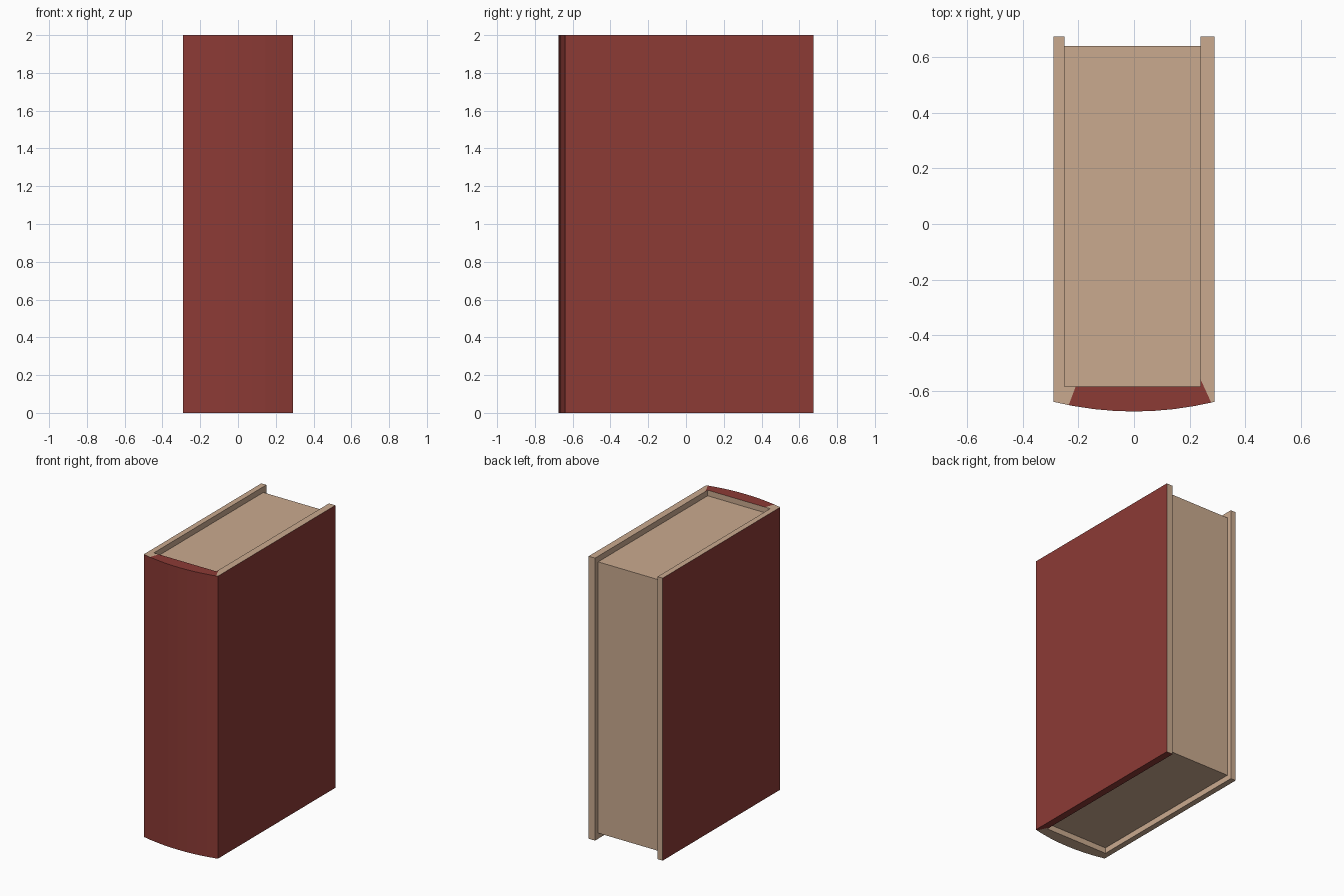
import bpy
import bmesh

cube = bpy.data.objects.get("Cube")
if cube:
    bpy.data.objects.remove(cube, do_unlink=True)


def make_material(name, colour):
    mat = bpy.data.materials.new(name)
    mat.use_nodes = True
    mat.diffuse_color = (*colour, 1)
    mat.node_tree.nodes["Principled BSDF"].inputs["Base Color"].default_value = (*colour, 1)
    return mat


RED = make_material("red leather", (0.262, 0.043, 0.036))
TAN = make_material("tan paper", (0.59, 0.402, 0.275))

HALF_W, HALF_D, HEIGHT = 0.29, 0.675, 2.0
IN_LEFT, IN_RIGHT, IN_FRONT = 0.24, -0.25, -0.585
RECESS = 0.04


def add_object(name, bm, materials):
    mesh = bpy.data.meshes.new(name)
    bm.to_mesh(mesh)
    bm.free()
    for mat in materials:
        mesh.materials.append(mat)
    obj = bpy.data.objects.new(name, mesh)
    bpy.context.collection.objects.link(obj)
    return obj


def spine_point(x):
    # Shallow bulge of the spine
    return (x, -0.64 - 0.035 * (1 - (x / HALF_W) ** 2))


# Cover plan: two boards joined by the spine, counter-clockwise
seam_l, seam_r = spine_point(0.278), spine_point(-0.235)
corner_l, corner_r = (IN_LEFT, -0.56), (-0.21, IN_FRONT)
arc = [spine_point(i * HALF_W / 4) for i in range(-3, 4)]
left_board = [(HALF_W, HALF_D), (IN_LEFT, HALF_D), corner_l, seam_l, spine_point(HALF_W)]
right_board = [(IN_RIGHT, HALF_D), (-HALF_W, HALF_D), spine_point(-HALF_W),
               seam_r, corner_r, (IN_RIGHT, IN_FRONT)]
spine = [corner_l, (IN_LEFT, IN_FRONT), corner_r, seam_r] + arc + [seam_l]
plans = [left_board, spine, right_board]

# Extrude the plan, with walls only along its outline
bm = bmesh.new()
low, high = {}, {}
for p in {p for plan in plans for p in plan}:
    low[p] = bm.verts.new((*p, 0))
    high[p] = bm.verts.new((*p, HEIGHT))
edges = {e for plan in plans for e in zip(plan, plan[1:] + plan[:1])}
for plan in plans:
    top = bm.faces.new([high[p] for p in plan])
    bottom = bm.faces.new([low[p] for p in reversed(plan)])
    top.material_index = 0 if plan is spine else 1
    bottom.material_index = 0 if plan is left_board else 1
for a, b in edges:
    if (b, a) in edges:
        continue
    wall = bm.faces.new([low[a], low[b], high[b], high[a]])
    wall.normal_update()
    n, c = wall.normal, wall.calc_center_median()
    # Leather outside, paper on the inner walls and fore edges
    outside = n.y < -0.5 or (abs(n.x) > 0.9 and n.x * c.x > 0)
    wall.material_index = 0 if outside else 1
add_object("cover", bm, [RED, TAN])

# Page block, recessed at the top, bottom and fore edge
bm = bmesh.new()
bmesh.ops.create_cube(bm, size=1)
lo = (IN_RIGHT, IN_FRONT, RECESS)
hi = (IN_LEFT, 0.64, HEIGHT - RECESS)
for v in bm.verts:
    v.co = [hi[i] if v.co[i] > 0 else lo[i] for i in range(3)]
add_object("page_block", bm, [TAN])
